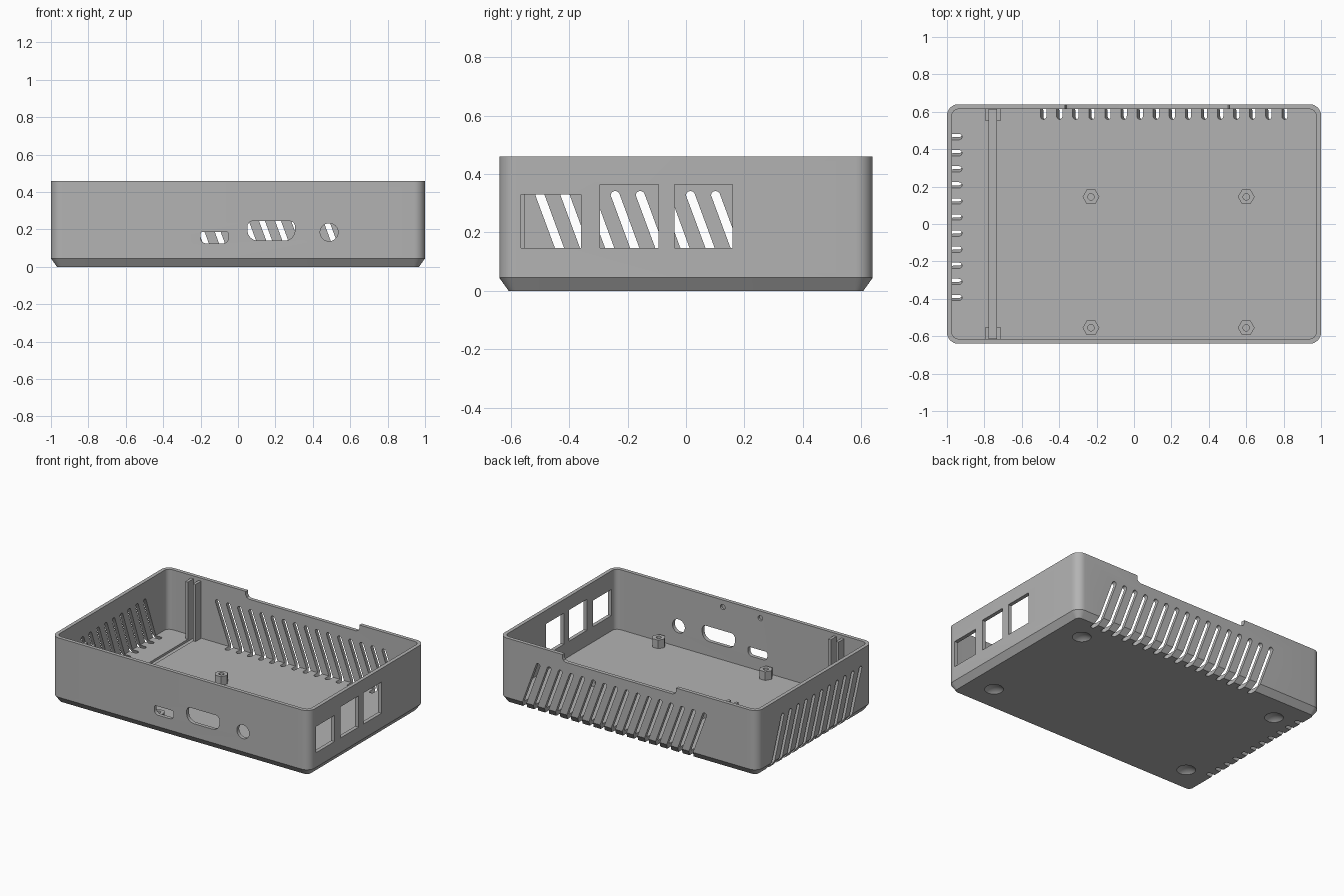
import bpy, bmesh, math
from mathutils import Vector, Matrix

cube = bpy.data.objects.get("Cube")
if cube:
    bpy.data.objects.remove(cube)

grey = bpy.data.materials.new("plain_grey")
grey.use_nodes = True
COLOUR = (0.45, 0.45, 0.45, 1)
grey.diffuse_color = COLOUR
grey.node_tree.nodes["Principled BSDF"].inputs["Base Color"].default_value = COLOUR

HX, HY, TOP, FLOOR, WALL = 1.0, 0.64, 0.46, 0.04, 0.026


def make(name, bm):
    bmesh.ops.recalc_face_normals(bm, faces=bm.faces)
    mesh = bpy.data.meshes.new(name)
    bm.to_mesh(mesh)
    bm.free()
    mesh.materials.append(grey)
    ob = bpy.data.objects.new(name, mesh)
    bpy.context.collection.objects.link(ob)
    return ob


def hull(bm, points):
    """Add a convex solid around the points."""
    part = bmesh.new()
    for p in points:
        part.verts.new(p)
    res = bmesh.ops.convex_hull(part, input=part.verts)
    spare = {g for g in res["geom_interior"] + res["geom_unused"]
             if isinstance(g, bmesh.types.BMVert)}
    bmesh.ops.delete(part, geom=list(spare), context="VERTS")
    bmesh.ops.dissolve_limit(part, angle_limit=0.002, verts=part.verts, edges=part.edges)
    bmesh.ops.recalc_face_normals(part, faces=part.faces)
    temp = bpy.data.meshes.new("temp")
    part.to_mesh(temp)
    part.free()
    bm.from_mesh(temp)
    bpy.data.meshes.remove(temp)


def box(bm, x0, x1, y0, y1, z0, z1):
    hull(bm, [(x, y, z) for x in (x0, x1) for y in (y0, y1) for z in (z0, z1)])


def circle(x, z, r, n=24):
    return [(x + r * math.cos(math.tau * i / n), z + r * math.sin(math.tau * i / n))
            for i in range(n)]


def cylinder(bm, x, y, z0, z1, r, n):
    hull(bm, [(a, b, z) for a, b in circle(x, y, r, n) for z in (z0, z1)])


def through_front(bm, outline, y0=-0.7, y1=-0.6):
    hull(bm, [(x, y, z) for x, z in outline for y in (y0, y1)])


def cut(ob, bm):
    """Subtract a mesh from an object and bake the result."""
    cutter = make("cutter", bm)
    cutter.hide_render = True
    mod = ob.modifiers.new("cut", "BOOLEAN")
    mod.operation, mod.solver, mod.object = "DIFFERENCE", "EXACT", cutter
    deps = bpy.context.evaluated_depsgraph_get()
    mesh = bpy.data.meshes.new_from_object(ob.evaluated_get(deps))
    ob.modifiers.clear()
    ob.data = mesh
    bpy.data.objects.remove(cutter)


def smooth(ob):
    bpy.ops.object.select_all(action="DESELECT")
    ob.select_set(True)
    bpy.context.view_layer.objects.active = ob
    bpy.ops.object.shade_smooth_by_angle(angle=math.radians(30))


def ring(bm, inset, z, radius, n=8):
    """Rounded rectangle loop."""
    verts = []
    for k, (sx, sy) in enumerate([(1, 1), (-1, 1), (-1, -1), (1, -1)]):
        cx, cy = sx * (HX - inset - radius), sy * (HY - inset - radius)
        for i in range(n + 1):
            a = math.pi / 2 * (k + i / n)
            verts.append(bm.verts.new((cx + radius * math.cos(a), cy + radius * math.sin(a), z)))
    return verts


# Open tray with chamfered base and rounded corners
bm = bmesh.new()
loops = [ring(bm, 0.032, 0, 0.03), ring(bm, 0, 0.045, 0.06), ring(bm, 0, TOP, 0.06),
         ring(bm, WALL, TOP, 0.036), ring(bm, WALL, FLOOR, 0.036)]
for a, b in zip(loops, loops[1:]):
    for i in range(len(a)):
        j = (i + 1) % len(a)
        bm.faces.new((a[i], a[j], b[j], b[i]))
bm.faces.new(loops[0])
bm.faces.new(loops[-1])
case = make("case_shell", bm)

# Slanted vent slots, wrapping from the wall under the base
SLANT, R = 0.37, 0.0155


def slot(bm, pos, matrix):
    def at(u, depth, z):
        return matrix @ Vector((pos + u - SLANT * (z - 0.05), depth, z))
    pts = []
    for du, dz in circle(0, 0, R, 16):
        for depth in (0.02, -0.1):
            if dz > -0.001:
                pts.append(at(du + SLANT * dz, depth, 0.33 + dz))
        if dz > -0.001:
            for z in (-0.05, 0.31):
                pts.append(at(du, 0.065 + dz, z))
    for u in (-R, R):
        for z in (-0.05, 0.33):
            pts.append(at(u, -0.1, z))
    hull(bm, pts)


bm = bmesh.new()
back = Matrix.Translation((0, HY, 0)) @ Matrix.Diagonal((1, -1, 1, 1))
side = Matrix(((0, 1, 0, -HX), (1, 0, 0, 0), (0, 0, 1, 0), (0, 0, 0, 1)))
for i in range(16):
    slot(bm, -0.488 + 0.086 * i, back)
for i in range(11):
    slot(bm, -0.398 + 0.086 * i, side)

# Side port windows
for y0, y1, z1 in [(-0.565, -0.36, 0.33), (-0.295, -0.095, 0.365), (-0.04, 0.16, 0.365)]:
    box(bm, 0.9, 1.1, y0, y1, 0.147, z1)

# Front sockets: small, wide and round
for x0, x1, z0, z1, r, low in [(-0.2, -0.05, 0.125, 0.187, 0.012, 0.03),
                               (0.05, 0.305, 0.14, 0.245, 0.03, 0.055)]:
    outline = []
    for x, s in ((x0, 1), (x1, -1)):
        outline += circle(x + s * r, z1 - r, r, 16) + circle(x + s * low, z0 + low, low, 16)
    through_front(bm, [(x, min(z, z1)) for x, z in outline])
through_front(bm, circle(0.487, 0.185, 0.048, 32))

# Blind catch holes inside the front wall
for x in (-0.146, 0.146):
    through_front(bm, circle(x, 0.41, 0.018, 16), -0.63, -0.6)

# Shallow notch in the back rim
hull(bm, [(x, y, z) for y in (0.6, 0.7)
          for x, z in [(-0.37, 0.5), (0.51, 0.5), (-0.37, 0.435), (0.51, 0.435),
                       (-0.362, 0.42), (0.502, 0.42), (-0.345, 0.412), (0.485, 0.412)]])

# Floor groove and round foot recesses
box(bm, -0.775, -0.735, -0.613, 0.613, 0.025, 0.1)
for x in (-0.79, 0.79):
    for y in (-0.43, 0.43):
        bmesh.ops.create_uvsphere(bm, u_segments=32, v_segments=32, radius=0.093,
                                  matrix=Matrix.Translation((x, y, -0.071)))
cut(case, bm)
smooth(case)

# Paired guide rails on the front and back walls
for label, s in (("front", -1), ("back", 1)):
    bm = bmesh.new()
    for x0, x1 in ((-0.795, -0.775), (-0.735, -0.715)):
        ys = sorted((s * 0.552, s * 0.62))
        box(bm, x0, x1, *ys, FLOOR - 0.01, 0.44)
    make(label + "_guide_rails", bm)

# Hexagonal board standoffs with screw holes
bm, holes = bmesh.new(), bmesh.new()
for x in (-0.23, 0.6):
    for y in (-0.555, 0.145):
        cylinder(bm, x, y, FLOOR - 0.01, 0.1, 0.045, 6)
        cylinder(holes, x, y, FLOOR, 0.2, 0.017, 20)
posts = make("board_standoffs", bm)
cut(posts, holes)
smooth(posts)
